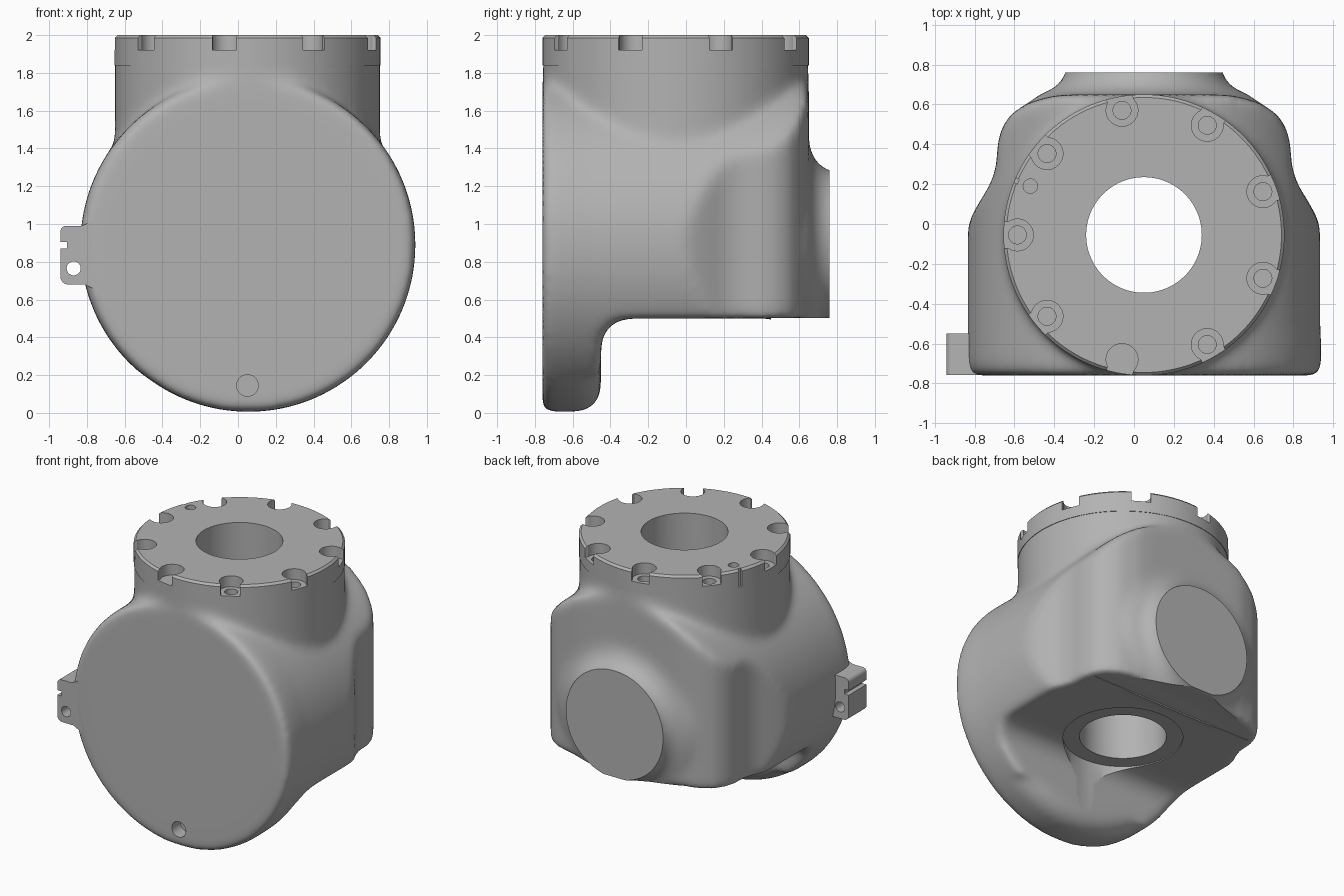
import bpy, bmesh, math
from mathutils import Matrix, Vector

if "Cube" in bpy.data.objects:
    bpy.data.objects.remove(bpy.data.objects["Cube"], do_unlink=True)

grey = bpy.data.materials.new("cast_grey")
grey.use_nodes = True
COLOUR = (0.45, 0.45, 0.45, 1)
grey.diffuse_color = COLOUR
grey.node_tree.nodes["Principled BSDF"].inputs["Base Color"].default_value = COLOUR

CX, CY, CZ = 0.05, -0.055, 0.89      # axes of the neck and of the round housing
TO_Y = Matrix.Rotation(-math.pi / 2, 4, 'X')   # turns local z into world y


def finish(name, bm):
    bmesh.ops.recalc_face_normals(bm, faces=bm.faces)
    mesh = bpy.data.meshes.new(name)
    bm.to_mesh(mesh)
    bm.free()
    mesh.materials.append(grey)
    ob = bpy.data.objects.new(name, mesh)
    bpy.context.collection.objects.link(ob)
    return ob


def lathe(name, profile, at, axis='Z', steps=96):
    """Spin (radius, height) points about an axis; caps close on the axis."""
    bm = bmesh.new()
    pts = [(0, profile[0][1])] + profile + [(0, profile[-1][1])]
    vs = [bm.verts.new((r, 0, h)) for r, h in pts]
    es = [bm.edges.new(p) for p in zip(vs, vs[1:])]
    bmesh.ops.spin(bm, geom=vs + es, cent=(0, 0, 0), axis=(0, 0, 1),
                   angle=math.tau, steps=steps, use_duplicate=False)
    bmesh.ops.remove_doubles(bm, verts=bm.verts, dist=1e-5)
    if axis == 'Y':
        bm.transform(TO_Y)
    bm.transform(Matrix.Translation(at))
    return finish(name, bm)


def cylinder(name, r, lo, hi, at, axis='Z', steps=96):
    return lathe(name, [(r, lo), (r, hi)], at, axis, steps)


def prism(name, pts, place, lo, hi):
    """Extrude a 2D outline; place(a, b, c) gives the 3D point."""
    bm = bmesh.new()
    face = bm.faces.new([bm.verts.new(place(a, b, lo)) for a, b in pts])
    ext = bmesh.ops.extrude_face_region(bm, geom=[face])
    shift = Vector(place(0, 0, hi)) - Vector(place(0, 0, lo))
    bmesh.ops.translate(bm, vec=shift, verts=[v for v in ext["geom"] if isinstance(v, bmesh.types.BMVert)])
    return finish(name, bm)


def box(name, x, y, z):
    return prism(name, [(x[0], y[0]), (x[1], y[0]), (x[1], y[1]), (x[0], y[1])],
                 lambda a, b, c: (a, b, c), *z)


def modify(ob, kind, **settings):
    bpy.context.view_layer.objects.active = ob
    mod = ob.modifiers.new(kind.lower(), kind)
    for key, value in settings.items():
        setattr(mod, key, value)
    bpy.ops.object.modifier_apply(modifier=mod.name)


def combine(ob, other, how):
    modify(ob, 'BOOLEAN', object=other, operation=how, solver='EXACT')
    bpy.data.objects.remove(other, do_unlink=True)


def arc(cx, cy, r, start, end, n=8):
    return [(cx + r * math.cos(math.radians(start + (end - start) * i / n)),
             cy + r * math.sin(math.radians(start + (end - start) * i / n))) for i in range(n + 1)]


def smooth(ob):
    bpy.ops.object.select_all(action='DESELECT')
    ob.select_set(True)
    bpy.context.view_layer.objects.active = ob
    bpy.ops.object.shade_smooth_by_angle(angle=math.radians(30))


# Housing: horizontal drum, trimmed by a waisted plan and a flat filleted underside
body = cylinder("housing", 0.885, -0.7, 0.9, (CX, 0, CZ), 'Y', 128)
half = [(0.95, -0.72), (0.95, -0.1), (0.89, -0.02), (0.86, 0.05), (0.82, 0.12), (0.77, 0.2), (0.74, 0.29),
        (0.735, 0.4), (0.715, 0.48), (0.67, 0.55), (0.58, 0.61), (0.45, 0.645), (0.35, 0.65)]
plan = [(CX + x, y) for x, y in half] + [(CX - x, y) for x, y in reversed(half)]
combine(body, prism("plan", plan, lambda a, b, c: (a, b, c), -0.1, 2.1), 'INTERSECT')
side = [(-0.75, 0.2), (-0.45, 0.2)] + arc(-0.3, 0.35, 0.15, 180, 90) + [(0.8, 0.5), (0.8, 2.2), (-0.75, 2.2)]
combine(body, prism("underside", side, lambda a, b, c: (c, a, b), -1.1, 1.2), 'INTERSECT')

# Front disc with a rounded rear rim, neck and flared rear boss
disc = [(0.865, -0.76), (0.885, -0.74)] + arc(0.755, -0.58, 0.13, 0, 90)
combine(body, lathe("disc", disc, (CX + 0.005, 0, CZ), 'Y', 128), 'UNION')
combine(body, cylinder("neck", 0.702, 0.9, 2.05, (CX, CY, 0)), 'UNION')
flare = [(0.56, 0.5), (0.56, 0.62), (0.53, 0.65), (0.46, 0.675), (0.42, 0.71), (0.39, 0.76), (0.385, 0.9)]
combine(body, lathe("boss", flare, (CX, 0, CZ), 'Y'), 'UNION')

# Blend the casting into one soft surface
modify(body, 'REMESH', mode='VOXEL', voxel_size=0.02)
modify(body, 'SMOOTH', factor=0.5, iterations=32)

# Machined faces: neck seat, rear boss, underside, counterbore, bore, front dowel hole
combine(body, box("neck_cut", (-1, 1), (-1, 1), (1.85, 2.3)), 'DIFFERENCE')
combine(body, box("rear_cut", (-1, 1), (0.76, 1.2), (0, 2)), 'DIFFERENCE')
combine(body, box("base_cut", (-1, 1), (0.45, 1.2), (0, 0.503)), 'DIFFERENCE')
combine(body, cylinder("counterbore", 0.4, 0.1, 0.508, (CX, CY, 0)), 'DIFFERENCE')
combine(body, cylinder("bore", 0.29, 0.4, 2.2, (CX, CY, 0)), 'DIFFERENCE')
combine(body, cylinder("dowel", 0.057, -0.9, -0.66, (CX, 0, 0.145), 'Y', 32), 'DIFFERENCE')
smooth(body)

# Top flange with nine open bolt pockets
flange = lathe("top_flange", [(0.705, 1.84), (0.705, 1.985), (0.69, 2.0)], (CX, CY, 0), steps=128)
combine(flange, cylinder("bore", 0.29, 1.7, 2.2, (CX, CY, 0)), 'DIFFERENCE')
for i in range(9):
    a = math.radians(20 + 40 * i)
    x, y = CX + 0.635 * math.cos(a), CY + 0.635 * math.sin(a)
    combine(flange, cylinder("pocket", 0.08, 1.92, 2.1, (x, y, 0), steps=32), 'DIFFERENCE')
    slot = box("slot", (0.66, 0.8), (-0.065, 0.065), (1.92, 2.1))
    slot.data.transform(Matrix.Translation((CX, CY, 0)) @ Matrix.Rotation(a, 4, 'Z'))
    combine(flange, slot, 'DIFFERENCE')
    combine(flange, cylinder("bolt_hole", 0.045, 1.86, 2.0, (x, y, 0), steps=24), 'DIFFERENCE')
combine(flange, cylinder("pin_hole", 0.036, 1.9, 2.1, (-0.52, 0.19, 0), steps=24), 'DIFFERENCE')
key = box("key_slot", (0.685, 0.8), (-0.012, 0.012), (1.87, 2.1))
key.data.transform(Matrix.Translation((CX, CY, 0)) @ Matrix.Rotation(math.radians(157), 4, 'Z'))
combine(flange, key, 'DIFFERENCE')
smooth(flange)

# Side lug with a slot and a hole, flared where it meets the housing
outline = [(-0.7, 0.64), (-0.76, 0.655), (-0.81, 0.68)] + arc(-0.9, 0.72, 0.04, 270, 180) \
    + [(-0.94, 0.87), (-0.905, 0.87), (-0.905, 0.905), (-0.94, 0.905)] \
    + arc(-0.91, 0.96, 0.03, 180, 90) + [(-0.83, 0.99), (-0.78, 1.01), (-0.7, 1.01)]
lug = prism("side_lug", outline, lambda a, b, c: (a, c, b), -0.758, -0.55)
combine(lug, cylinder("lug_hole", 0.037, -0.9, -0.4, (-0.87, 0, 0.765), 'Y', 32), 'DIFFERENCE')
smooth(lug)
